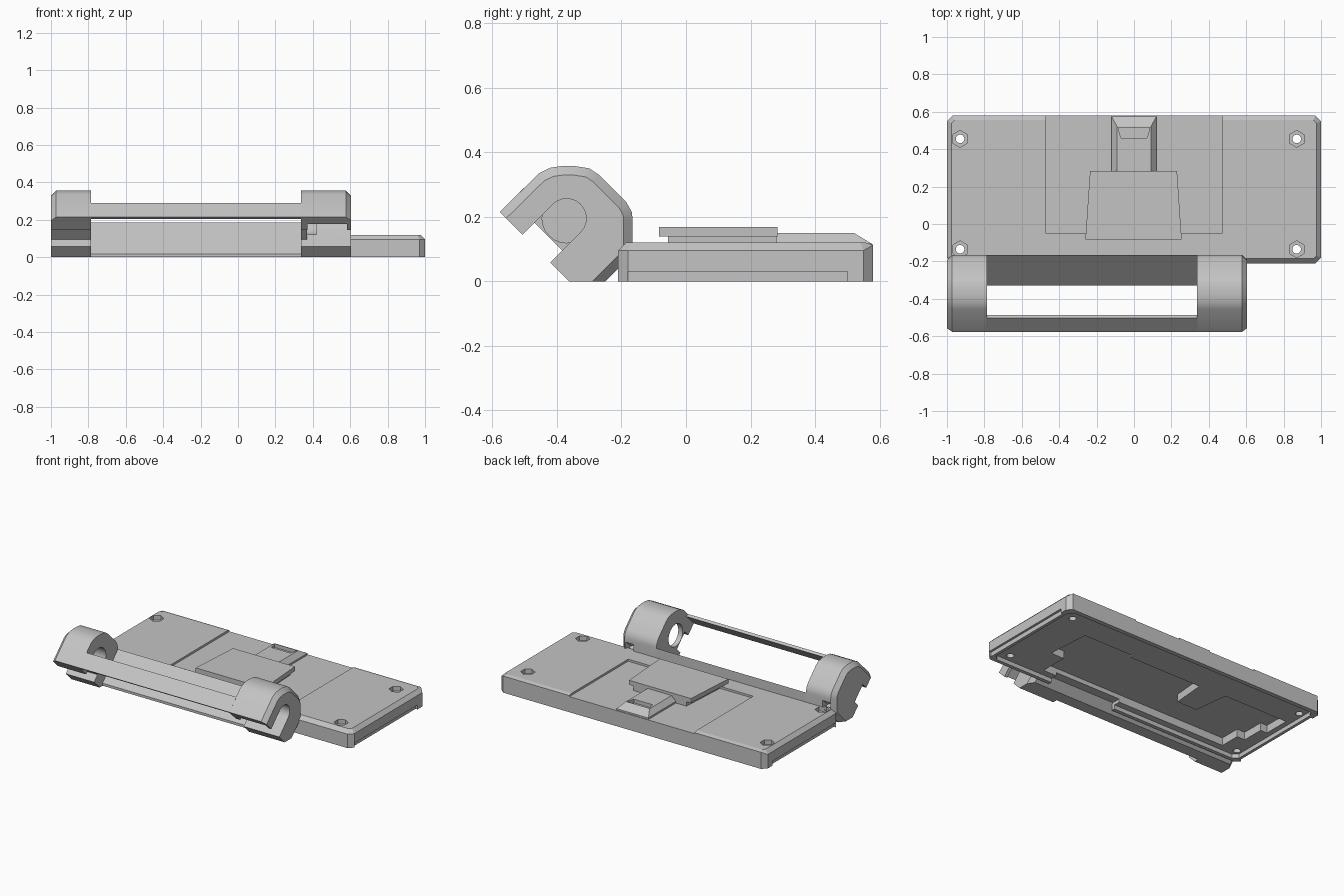
import bpy, bmesh, math
from mathutils import Matrix, Vector

if "Cube" in bpy.data.objects:
    bpy.data.objects.remove(bpy.data.objects["Cube"], do_unlink=True)

grey = bpy.data.materials.new("plain_grey")
grey.use_nodes = True
grey.diffuse_color = (0.55, 0.55, 0.55, 1)
grey.node_tree.nodes["Principled BSDF"].inputs["Base Color"].default_value = (0.55, 0.55, 0.55, 1)


def finish(name, bm):
    bmesh.ops.recalc_face_normals(bm, faces=bm.faces)
    mesh = bpy.data.meshes.new(name)
    bm.to_mesh(mesh)
    bm.free()
    mesh.materials.append(grey)
    obj = bpy.data.objects.new(name, mesh)
    bpy.context.collection.objects.link(obj)
    return obj


def box(name, x0, x1, y0, y1, z0, z1, corner=0, top=0):
    """Box with optional chamfers on upright edges and top rim."""
    bm = bmesh.new()
    bmesh.ops.create_cube(bm, size=1)
    for v in bm.verts:
        v.co = Vector(((x0, x1)[v.co.x > 0], (y0, y1)[v.co.y > 0], (z0, z1)[v.co.z > 0]))
    if corner:
        upright = [e for e in bm.edges if abs(e.verts[0].co.z - e.verts[1].co.z) > 1e-4]
        bmesh.ops.bevel(bm, geom=upright, offset=corner, segments=1, affect='EDGES')
    if top:
        rim = [e for e in bm.edges if all(v.co.z > z1 - 1e-4 for v in e.verts)]
        bmesh.ops.bevel(bm, geom=rim, offset=top, segments=1, affect='EDGES')
    return finish(name, bm)


def prism(name, points, x0, x1, chamfer_x=None, chamfer=0.028):
    """Extrude a side outline (y, z) along x, optionally chamfering one end."""
    bm = bmesh.new()
    face = bm.faces.new([bm.verts.new((x0, y, z)) for y, z in points])
    ext = bmesh.ops.extrude_face_region(bm, geom=[face])
    for v in [g for g in ext["geom"] if isinstance(g, bmesh.types.BMVert)]:
        v.co.x = x1
    if chamfer_x is not None:
        # All end edges but the foot and the diagonal mouth plane
        rim = [e for e in bm.edges if all(abs(v.co.x - chamfer_x) < 1e-5 for v in e.verts)
               and any(v.co.z > 0.001 for v in e.verts)
               and not all(abs(v.co.y + v.co.z + 0.362) < 0.01 for v in e.verts)]
        bmesh.ops.bevel(bm, geom=rim, offset=chamfer, segments=1, affect='EDGES')
    return finish(name, bm)


def slab(name, outline, z0, z1):
    """Extrude a plan outline (x, y) upward."""
    bm = bmesh.new()
    face = bm.faces.new([bm.verts.new((x, y, z0)) for x, y in outline])
    ext = bmesh.ops.extrude_face_region(bm, geom=[face])
    for v in [g for g in ext["geom"] if isinstance(g, bmesh.types.BMVert)]:
        v.co.z = z1
    return finish(name, bm)


def rod(name, centre, radius, depth, axis, sides):
    bm = bmesh.new()
    turn = Vector(axis).to_track_quat('Z', 'Y').to_matrix().to_4x4()
    bmesh.ops.create_cone(bm, cap_ends=True, segments=sides, radius1=radius, radius2=radius,
                          depth=depth, matrix=Matrix.Translation(centre) @ turn)
    return finish(name, bm)


def cut(target, cutter):
    mod = target.modifiers.new("cut", 'BOOLEAN')
    mod.operation = 'DIFFERENCE'
    mod.solver = 'EXACT'
    mod.object = cutter
    bpy.context.view_layer.objects.active = target
    bpy.ops.object.modifier_apply(modifier=mod.name)
    bpy.data.objects.remove(cutter, do_unlink=True)


# Cover plate: chamfered slab with a shallower chamfer along the back
plate = box("cover_plate", -1, 1, -0.21, 0.58, 0, 0.12, corner=0.03, top=0.025)
for v in plate.data.vertices:
    if v.co.y > 0.575 and v.co.z > 0.05:
        v.co.z = 0.113
# Shallow underside with a raised rim
cut(plate, box("underside", -0.965, 0.965, -0.185, 0.55, -0.1, 0.028, corner=0.03))
# Shallow centre recess on top, open at the back
cut(plate, box("recess", -0.47, 0.47, -0.05, 0.7, 0.106, 0.3))
# Deep stepped pocket in the underside with a spur reaching in from the back
POCKET = [(0.6, -0.14), (0.6, 0.05), (0.7, 0.05), (0.68, 0.345), (0.3, 0.345), (0.3, 0.32),
          (-0.25, 0.32), (-0.27, 0.09), (-0.42, 0.09), (-0.45, 0.33), (-0.93, 0.33),
          (-0.93, 0.15), (-0.88, 0.15), (-0.88, 0.0), (-0.82, 0.0), (-0.82, -0.14)]
cut(plate, slab("pocket", POCKET, -0.05, 0.08))
# Gap through the front rim
cut(plate, box("front_gap", 0, 0.5, -0.3, -0.13, -0.1, 0.05))
# Side grooves under the long lip
for s in (-1, 1):
    a, b = sorted((s * 0.985, s * 1.1))
    cut(plate, box("groove", a, b, -0.18, 0.5, -0.1, 0.03))
# Screw holes with hexagonal seats
for x in (-0.93, 0.87):
    for y in (-0.135, 0.455):
        cut(plate, rod("hex_seat", (x, y, 0.14), 0.045, 0.1, (0, 0, 1), 6))
        cut(plate, rod("screw_hole", (x, y, 0.1), 0.023, 0.4, (0, 0, 1), 20))

# Raised tapered pad overhanging a smaller pedestal
slab("raised_pad", [(-0.26, -0.083), (0.255, -0.083), (0.23, 0.283), (-0.235, 0.283)], 0.138, 0.168)
slab("pad_pedestal", [(-0.22, -0.055), (0.215, -0.055), (0.2, 0.28), (-0.2, 0.28)], 0.1, 0.14)

# Cable hood with sloped sides and a slot
bm = bmesh.new()
bmesh.ops.create_cube(bm, size=1)
for v in bm.verts:
    up, back, side = v.co.z > 0, v.co.y > 0, (1 if v.co.x > 0 else -1)
    v.co = Vector((side * (0.09 if up else 0.12),
                   (0.52 if up else 0.576) if back else 0.27, 0.15 if up else 0.116))
hood = finish("cable_hood", bm)
slot = slab("hood_slot", [(-0.07, 0.46), (0.07, 0.46), (0.085, 0.515), (-0.085, 0.515)], 0.125, 0.3)
cut(hood, slot)
box("cable_hood_base", -0.12, 0.12, 0.27, 0.576, 0.098, 0.117)

# Hinge knuckles: rounded angular hooks opening down and forward
OUTER = [(-0.577, 0.215), (-0.455, 0.335), (-0.42, 0.352), (-0.385, 0.357), (-0.345, 0.357),
         (-0.30, 0.35), (-0.27, 0.33), (-0.185, 0.245), (-0.168, 0.215), (-0.165, 0.19),
         (-0.165, 0.085), (-0.25, 0), (-0.362, 0)]
PIVOT = Vector((-0.37, 0.195))
RADIUS = 0.061
OUTWARD = Vector((-1, -1)).normalized()
ACROSS = Vector((1, -1)).normalized() * RADIUS


def channel(near, far, low, high):
    """Outline running out from the pivot, widths in slot radii."""
    return [PIVOT + OUTWARD * d + ACROSS * s
            for d, s in [(near, low), (near, high), (far, high), (far, low)]]


# Slot: half circle at the pivot, running out at 45 degrees
arc = [PIVOT + RADIUS * Vector((math.cos(a), math.sin(a)))
       for a in [math.radians(-45 + 15 * i) for i in range(13)]]
SLOT = [arc[0] + OUTWARD * 0.3] + arc + [arc[-1] + OUTWARD * 0.3]

right = prism("right_knuckle", OUTER, -1, -0.787, chamfer_x=-1)
left = prism("left_knuckle", OUTER, 0.337, 0.605, chamfer_x=0.605)
cut(left, prism("slot", SLOT, 0.37, 0.7))
cut(left, prism("inner_relief", channel(0, 0.3, 0.9, -1.75), 0.372, 0.583))
for knuckle, socket_x, bolt_x in [(right, -0.82, -0.94), (left, 0.35, 0.54)]:
    cut(knuckle, prism("mouth", channel(0.08, 0.3, 1, -1), -1.2, 1.2))
    cut(knuckle, rod("pin_socket", (socket_x, *PIVOT), 0.076, 0.14, (1, 0, 0), 24))
    cut(knuckle, rod("bolt_seat", (bolt_x, -0.18, 0.13), 0.035, 0.07, (0, 1, 1), 6))
    bpy.ops.object.select_all(action='DESELECT')
    knuckle.select_set(True)
    bpy.context.view_layer.objects.active = knuckle
    bpy.ops.object.shade_smooth_by_angle(angle=math.radians(28))

# Thin bar and sloped panel joining the knuckles
prism("front_bar", [(-0.577, 0.215), (-0.502, 0.29), (-0.487, 0.278), (-0.562, 0.203)], -0.79, 0.34)
prism("sloped_panel", [(-0.165, 0.185), (-0.33, 0.017), (-0.33, 0), (-0.25, 0), (-0.165, 0.085)],
      -0.79, 0.34)
